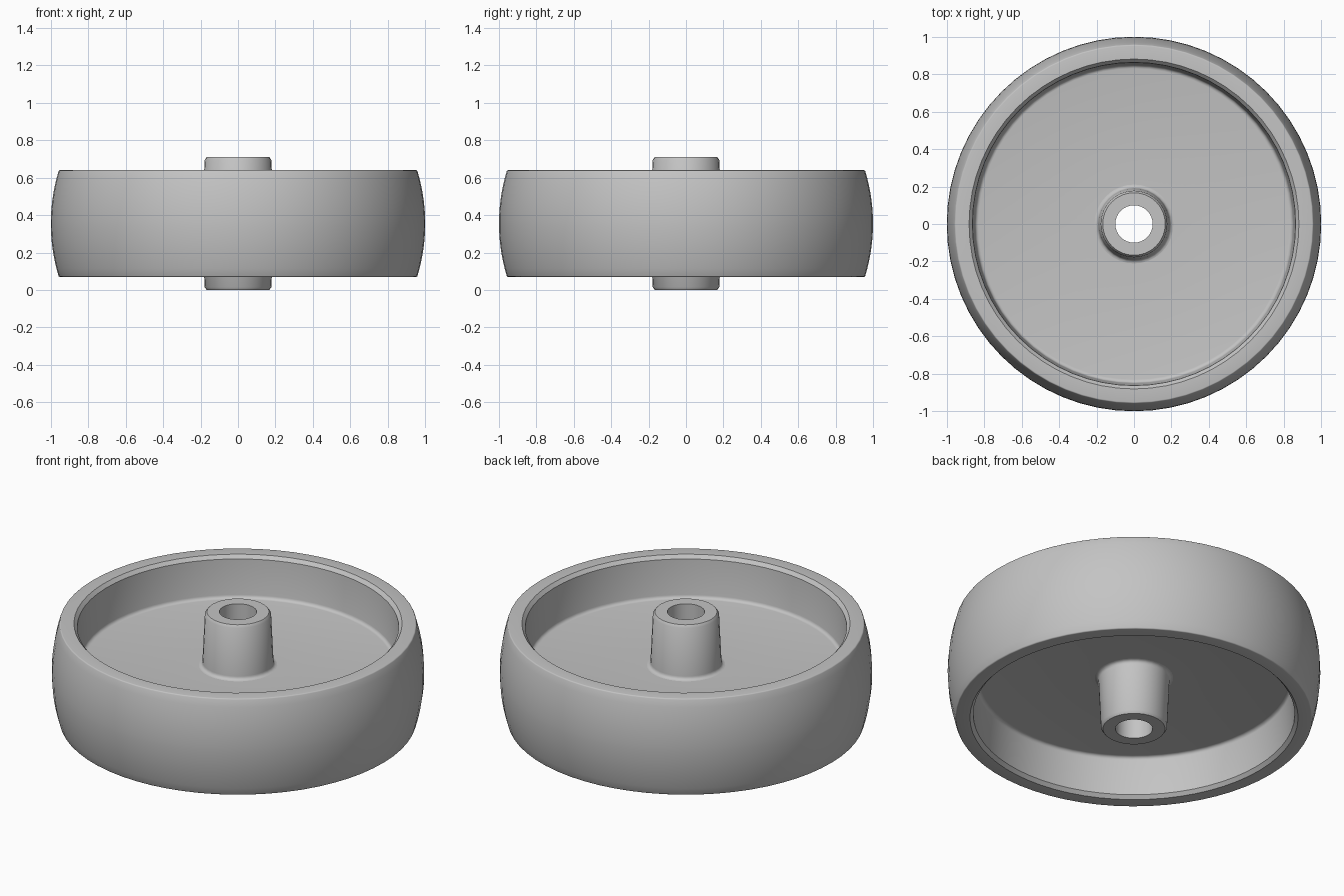
import bpy, bmesh, math
from math import sin, cos, pi, radians

cube = bpy.data.objects.get("Cube")
if cube:
    bpy.data.objects.remove(cube, do_unlink=True)

MID = 0.355  # height of the wheel's plane of symmetry

grey = bpy.data.materials.new("moulded_grey")
grey.use_nodes = True
colour = (0.55, 0.55, 0.55, 1)
grey.diffuse_color = colour
grey.node_tree.nodes["Principled BSDF"].inputs["Base Color"].default_value = colour


def arc(cx, cz, r, start, end, steps):
    """Points of a fillet, angles in degrees."""
    angles = [radians(start + (end - start) * i / steps) for i in range(steps + 1)]
    return [(cx + r * cos(a), cz + r * sin(a)) for a in angles]


def mirrored(half):
    """Closed profile from its upper half, heights measured from the middle."""
    return half + [(r, -z) for r, z in reversed(half)]


def lathe(name, profile, sides):
    bm = bmesh.new()
    rings = [[bm.verts.new((r * cos(2 * pi * i / sides), r * sin(2 * pi * i / sides), z + MID))
              for r, z in profile] for i in range(sides)]
    n = len(profile)
    for i in range(sides):
        a, b = rings[i], rings[(i + 1) % sides]
        for j in range(n):
            k = (j + 1) % n
            bm.faces.new((a[j], a[k], b[k], b[j]))
    bmesh.ops.recalc_face_normals(bm, faces=bm.faces)
    mesh = bpy.data.meshes.new(name)
    bm.to_mesh(mesh)
    bm.free()
    mesh.materials.append(grey)
    obj = bpy.data.objects.new(name, mesh)
    bpy.context.collection.objects.link(obj)
    bpy.ops.object.select_all(action="DESELECT")
    obj.select_set(True)
    bpy.context.view_layer.objects.active = obj
    bpy.ops.object.shade_smooth_by_angle(angle=radians(35))
    return obj


# Wheel: web, filleted inner wall, chamfered lip and crowned tread
WEB = 0.04
web_fillet = arc(0.83, WEB + 0.02, 0.02, -90, -3, 4)
lip = [(0.863, 0.265), (0.881, 0.285)]
shoulder = arc(0.951, 0.277, 0.008, 90, 16, 3)
crown = [(1 - 0.041 * (z / 0.279) ** 2, z) for z in (0.24, 0.2, 0.16, 0.12, 0.08, 0.04, 0.01)]
lathe("wheel_rim_and_web", mirrored([(0.17, WEB)] + web_fillet + lip + shoulder + crown), 64)

# Hub: tapered boss with chamfered ends, filleted foot and through bore
foot = arc(0.211, WEB + 0.02, 0.02, 177, 270, 4)
hub = [(0.1, 0.355), (0.167, 0.355), (0.178, 0.34)] + foot + [(0.211, 0.03)]
lathe("hub", mirrored(hub), 32)
